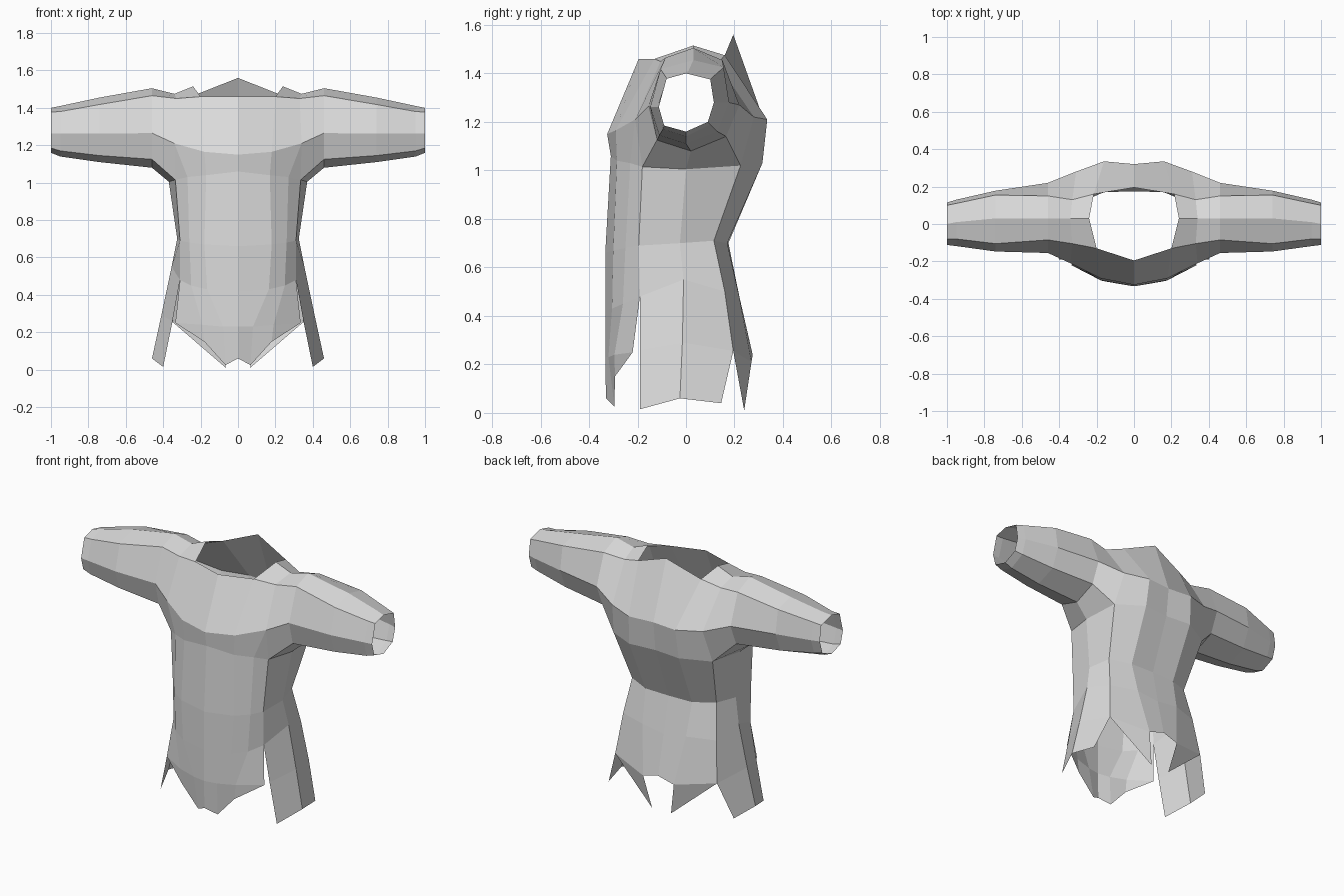
import bpy

default = bpy.data.objects.get("Cube")
if default:
    bpy.data.objects.remove(default, do_unlink=True)

# One plain cloth colour
cloth = bpy.data.materials.new("light grey cloth")
cloth.use_nodes = True
cloth.diffuse_color = (0.7, 0.7, 0.7, 1)
cloth.node_tree.nodes["Principled BSDF"].inputs["Base Color"].default_value = (0.7, 0.7, 0.7, 1)


def loft(name, rows, closed=False):
    """Skin a sheet over rows of points, then mirror it to the other side.
    Repeated points are shared, so a quad there becomes a triangle."""
    verts, index, faces = [], {}, []

    def vert(point):
        if point not in index:
            index[point] = len(verts)
            verts.append(point)
        return index[point]

    for upper, lower in zip(rows, rows[1:]):
        count = len(upper)
        for i in range(count if closed else count - 1):
            j = (i + 1) % count
            corners = [vert(p) for p in (upper[i], lower[i], lower[j], upper[j])]
            corners = list(dict.fromkeys(corners))
            if len(corners) > 2:
                faces.append(corners)
    mesh = bpy.data.meshes.new(name)
    mesh.from_pydata(verts, [], faces)
    mesh.materials.append(cloth)
    mesh.update()
    obj = bpy.data.objects.new(name, mesh)
    bpy.context.collection.objects.link(obj)
    mirror = obj.modifiers.new("other side", 'MIRROR')
    mirror.use_axis[0] = True
    mirror.merge_threshold = 0.001
    return obj


def station(x, section):
    """Place a (y, z) section of the sleeve at distance x."""
    return [(x, y, z) for y, z in section]


# Armhole loop, where the sleeve meets the body
arm_top, arm_top_back = (0.34, 0.03, 1.475), (0.33, 0.13, 1.44)
arm_back, arm_low_back = (0.31, 0.28, 1.22), (0.34, 0.225, 1.02)
arm_low, arm_low_front = (0.37, 0.0, 1.005), (0.335, -0.18, 1.015)
arm_front, arm_top_front = (0.34, -0.21, 1.21), (0.33, -0.105, 1.45)
armhole = [arm_top, arm_top_back, arm_back, arm_low_back,
           arm_low, arm_low_front, arm_front, arm_top_front]

# Sleeves: eight-sided tubes tapering to an open cuff
elbow_in = [(0.03, 1.505), (0.15, 1.455), (0.22, 1.27), (0.165, 1.14),
            (0.02, 1.08), (-0.12, 1.125), (-0.155, 1.265), (-0.085, 1.465)]
elbow_out = [(0.03, 1.455), (0.155, 1.425), (0.178, 1.28), (0.13, 1.16),
             (0.0, 1.11), (-0.11, 1.145), (-0.147, 1.262), (-0.105, 1.418)]
wrist = [(0.01, 1.41), (0.11, 1.385), (0.13, 1.28), (0.1, 1.19),
         (0.0, 1.14), (-0.095, 1.17), (-0.118, 1.262), (-0.08, 1.38)]
cuff = [(0.0, 1.4), (0.1, 1.375), (0.115, 1.28), (0.09, 1.2),
        (0.0, 1.16), (-0.09, 1.185), (-0.112, 1.262), (-0.08, 1.378)]
loft("sleeves", [armhole, station(0.46, elbow_in), station(0.74, elbow_out),
                 station(0.95, wrist), station(1.0, cuff)], closed=True)

# Shoulders: from the neckline to the armhole
neck_front, neck_back = (0.2, -0.13, 1.46), (0.215, 0.16, 1.475)
loft("shoulders", [[neck_front, (0.24, 0.03, 1.515), neck_back],
                   [arm_top_front, arm_top, arm_top_back]])

# Front panel: neckline, chest, underarm, waist, hip and pointed hem
slit_front = (0.31, -0.19, 0.48)
waist_front = (0.31, -0.195, 0.69)
corner_front = (0.335, -0.22, 0.25)
loft("front_panel", [
    [(0, -0.195, 1.46), neck_front, arm_top_front, arm_top_front],
    [(0, -0.325, 1.15), (0.18, -0.29, 1.165), arm_front, arm_front],
    [(0, -0.31, 1.06), (0.17, -0.285, 1.04), (0.27, -0.23, 1.03), arm_low_front],
    [(0, -0.333, 0.66), (0.18, -0.3, 0.67), (0.26, -0.25, 0.68), waist_front],
    [(0, -0.333, 0.42), (0.165, -0.305, 0.43), (0.25, -0.26, 0.45), slit_front],
    [(0, -0.333, 0.23), (0.08, -0.32, 0.23), (0.19, -0.295, 0.24), corner_front],
    [(0, -0.33, 0.06), (0.067, -0.295, 0.025), (0.18, -0.293, 0.15), corner_front],
])

# Side panels: below the sleeve, flaring into a hanging flap
waist_back = (0.29, 0.115, 0.71)
hip_back = (0.32, 0.16, 0.5)
corner_back = (0.35, 0.195, 0.255)
loft("side_panels", [
    [arm_low_front, arm_low, arm_low_back],
    [waist_front, (0.325, -0.025, 0.7), waist_back],
    [slit_front, (0.355, -0.01, 0.55), hip_back],
    [(0.35, -0.19, 0.26), (0.41, -0.015, 0.29), corner_back],
    [(0.4, -0.19, 0.015), (0.46, -0.025, 0.06), (0.43, 0.145, 0.04)],
])

# Back panel: raised collar down to two hanging points with a gap between
hem_inner = (0.105, 0.27, 0.21)
tail_tip = (0.065, 0.24, 0.01)
loft("back_panel", [
    [arm_top_back, neck_back, (0, 0.195, 1.56)],
    [arm_back, (0.16, 0.335, 1.21), (0, 0.32, 1.21)],
    [arm_low_back, (0.17, 0.315, 1.03), (0, 0.3, 1.03)],
    [waist_back, (0.16, 0.17, 0.7), (0, 0.175, 0.7)],
    [hip_back, (0.15, 0.215, 0.5), (0, 0.22, 0.48)],
    [corner_back, hem_inner, (0, 0.275, 0.24)],
])
loft("back_tails", [[corner_back, hem_inner], [tail_tip, tail_tip]])
